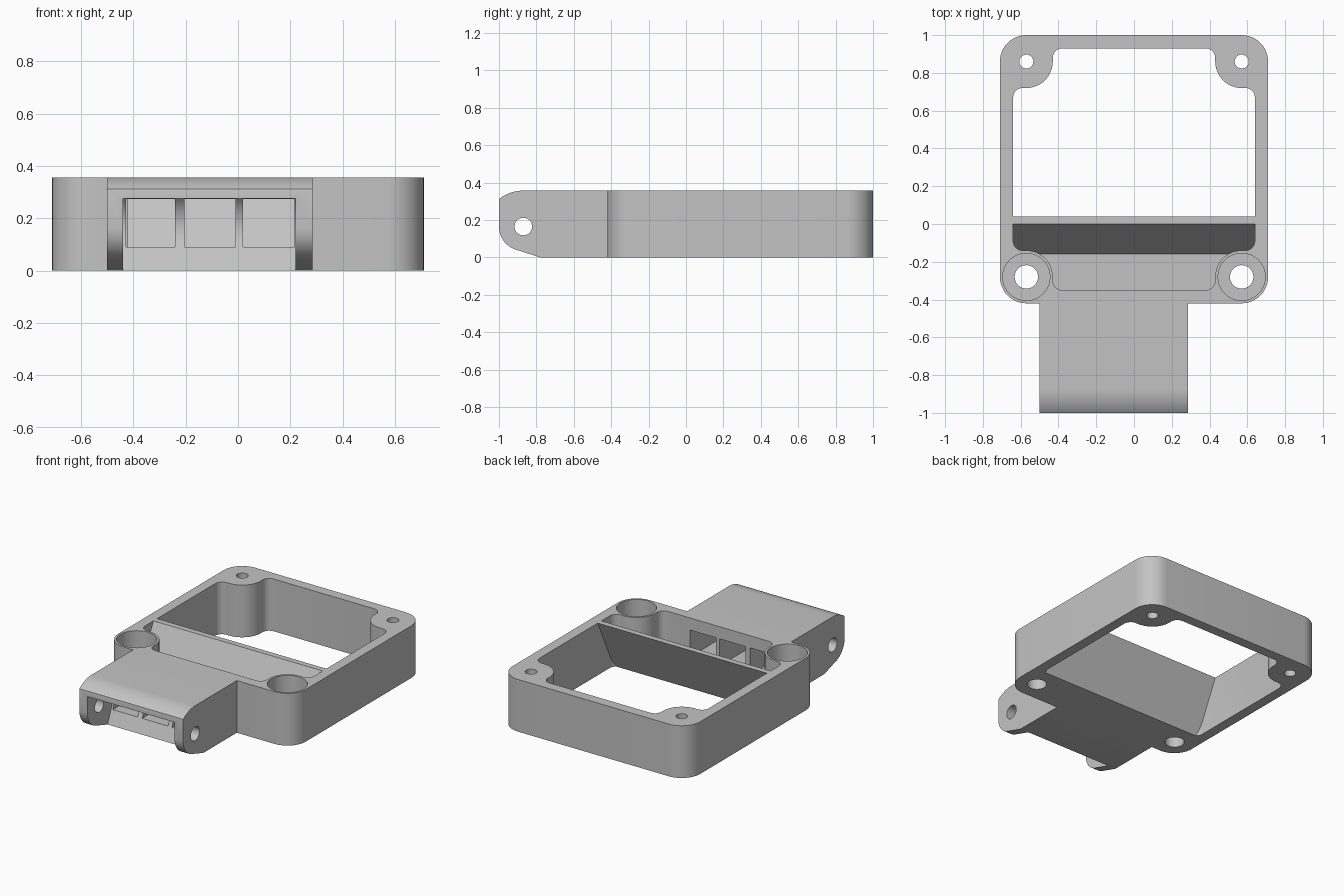
import bpy, bmesh, math

if "Cube" in bpy.data.objects:
    bpy.data.objects.remove(bpy.data.objects["Cube"], do_unlink=True)

grey = bpy.data.materials.new("plain_grey")
grey.use_nodes = True
colour = (0.55, 0.55, 0.55, 1)
grey.diffuse_color = colour
grey.node_tree.nodes["Principled BSDF"].inputs["Base Color"].default_value = colour

HEIGHT = 0.357
MID_Y = 0.29
HOLE = 0.57          # screw offset from the frame centre
AXLE = (-0.87, 0.165)
SLOPE = 0.48         # lean of the sloping wall


def arc(cx, cy, r, start, end, steps=12):
    angles = [math.radians(start + (end - start) * i / steps) for i in range(steps + 1)]
    return [(cx + r * math.cos(a), cy + r * math.sin(a)) for a in angles]


def four_way(quadrant):
    """Mirror a first-quadrant outline into a closed loop about the frame centre."""
    half = quadrant + [(-x, y) for x, y in reversed(quadrant)]
    loop = half + [(-x, -y) for x, y in half]
    return [(x, y + MID_Y) for x, y in loop]


def prism(name, outline, low, high, along="z"):
    """Extrude an outline: (x, y) along z, or (y, z) along x."""
    bm = bmesh.new()
    place = (lambda a, b, d: (a, b, d)) if along == "z" else (lambda a, b, d: (d, a, b))
    rings = [[bm.verts.new(place(a, b, d)) for a, b in outline] for d in (low, high)]
    bm.faces.new(rings[0])
    bm.faces.new(rings[1])
    n = len(outline)
    for i in range(n):
        j = (i + 1) % n
        bm.faces.new((rings[0][i], rings[0][j], rings[1][j], rings[1][i]))
    bmesh.ops.recalc_face_normals(bm, faces=bm.faces)
    mesh = bpy.data.meshes.new(name)
    bm.to_mesh(mesh)
    bm.free()
    obj = bpy.data.objects.new(name, mesh)
    bpy.context.collection.objects.link(obj)
    return obj


def disc(name, x, y, r, low, high, along="z"):
    return prism(name, arc(x, y, r, 0, 360, 40)[:-1], low, high, along)


def combine(target, tool, operation="DIFFERENCE"):
    mod = target.modifiers.new("cut", "BOOLEAN")
    mod.operation = operation
    mod.solver = "EXACT"
    mod.object = tool
    bpy.context.view_layer.update()
    graph = bpy.context.evaluated_depsgraph_get()
    result = bpy.data.meshes.new_from_object(target.evaluated_get(graph))
    target.modifiers.clear()
    target.data = result
    bpy.data.objects.remove(tool, do_unlink=True)


# Rounded square frame
frame = prism("bracket_frame", four_way(arc(HOLE, HOLE, 0.14, 0, 90)), 0, HEIGHT)

# Hinge tongue with rounded nose
nose = [(-0.3, HEIGHT), (-0.87, HEIGHT)]
nose += arc(-0.87, HEIGHT - 0.21, 0.21, 90, 128, 8)[1:]
nose += [(-1, 0.31)] + arc(*AXLE, 0.13, 180, 250) + [(-0.78, 0), (-0.3, 0)]
combine(frame, prism("tongue", nose, -0.5, 0.285, "x"), "UNION")

# Main opening, leaving the pocket floor and the sloping wall in place
inner = arc(0.59, 0.38, 0.05, 0, 90, 6)
inner += arc(HOLE, HOLE, 0.14, 270, 180)
inner += arc(0.38, 0.59, 0.05, 0, 90, 6)
opening = prism("opening_cutter", four_way(inner), -0.1, 0.5)
floor = 0.025


def lean(y, z):
    return (y + SLOPE * (z - HEIGHT), z)


wall = [lean(0.04, 0.6), lean(0.04, -0.2), (-0.6, -0.2), (-0.6, floor),
        lean(0, floor), lean(0, 0.6)]
combine(opening, prism("sloping_wall", wall, -1, 1, "x"))
combine(frame, opening)

# Recess between the hinge lugs: ramp, concave back and flat ceiling
lean_angle = math.degrees(math.atan(SLOPE))
top_angle = math.degrees(math.asin(0.11 / 0.147))
recess = [(-1.1, -0.1), (-0.78 - 0.1 * SLOPE, -0.1), (-0.78, 0)]
recess += arc(*AXLE, 0.147, -lean_angle, top_angle)
recess += [(-1.1, AXLE[1] + 0.11)]
combine(frame, prism("recess_cutter", recess, -0.44, 0.22, "x"))

# Three windows from the recess to the pocket
for left, right in ((-0.428, -0.24), (-0.205, -0.01), (0.02, 0.215)):
    window = [(-0.87, 0.09), (-0.33, 0.09), (-0.33, 0.274), (-0.87, 0.274)]
    combine(frame, prism("window_cutter", window, left, right, "x"))

# Axle hole through both lugs
combine(frame, disc("axle_cutter", *AXLE, 0.047, -0.7, 0.5, "x"))

# Screw holes, with deep counterbores at the front
for side in (-1, 1):
    x = side * HOLE
    combine(frame, disc("back_hole_cutter", x, MID_Y + HOLE, 0.037, -0.1, 0.5))
    combine(frame, disc("front_hole_cutter", x, MID_Y - HOLE, 0.062, -0.1, 0.5))
    combine(frame, disc("counterbore_cutter", x, MID_Y - HOLE, 0.125, 0.12, 0.5))

# Finish
frame.data.materials.clear()
frame.data.materials.append(grey)
for poly in frame.data.polygons:
    poly.material_index = 0
bpy.ops.object.select_all(action="DESELECT")
frame.select_set(True)
bpy.context.view_layer.objects.active = frame
bpy.ops.object.shade_smooth_by_angle(angle=math.radians(25))
